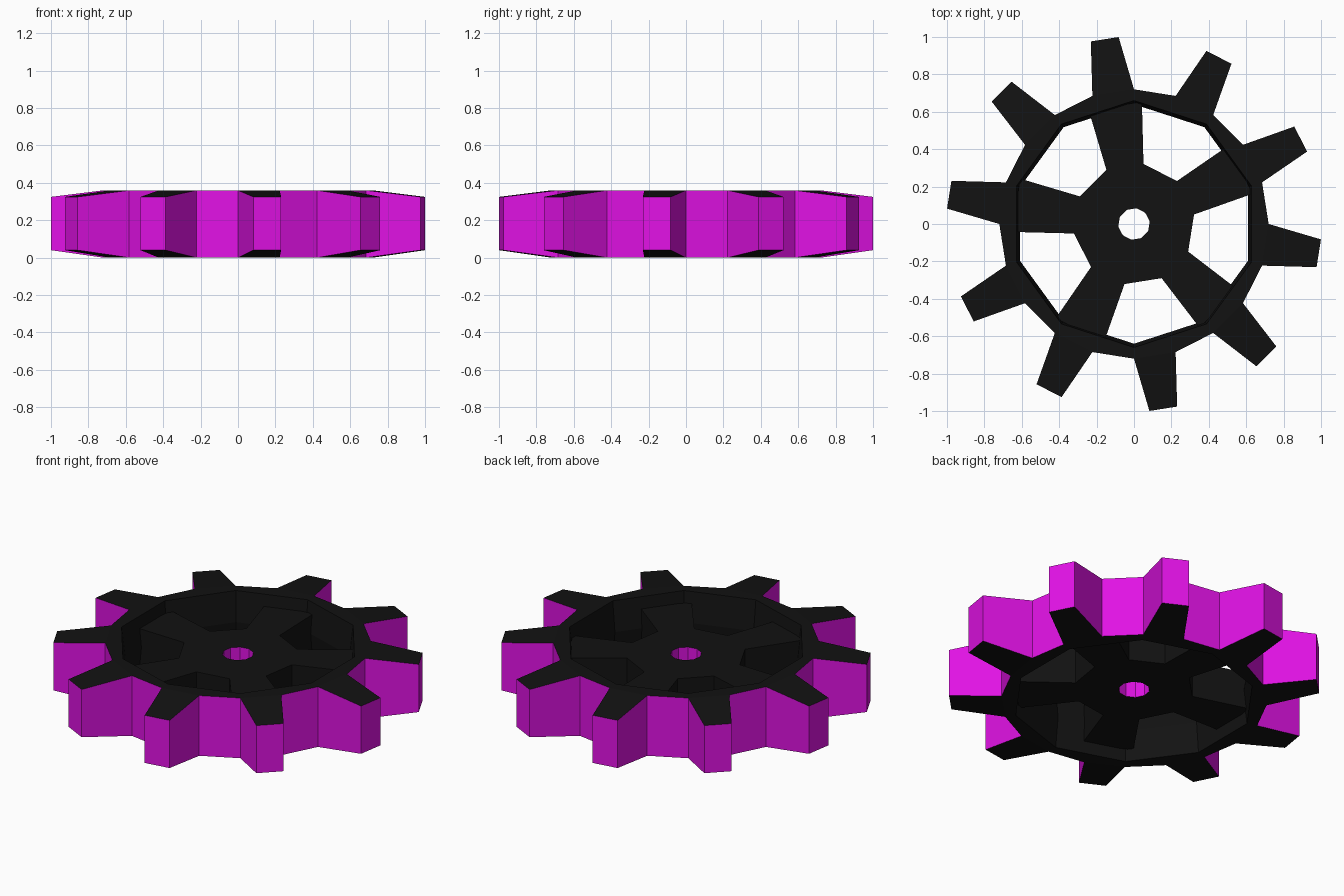
import bpy, bmesh
from math import radians, cos, sin

if "Cube" in bpy.data.objects:
    bpy.data.objects.remove(bpy.data.objects["Cube"])


def material(name, rgb):
    m = bpy.data.materials.new(name)
    m.diffuse_color = (*rgb, 1)
    m.use_nodes = True
    m.node_tree.nodes["Principled BSDF"].inputs["Base Color"].default_value = m.diffuse_color
    return m


BLACK = material("black", (0.006, 0.006, 0.006))
PURPLE = material("purple", (0.75, 0.006, 0.78))


def polar(deg, r, z):
    return (r * cos(radians(deg)), r * sin(radians(deg)), z)


def quad(bm, pts, mat=0):
    f = bm.faces.new([bm.verts.new(p) for p in pts])
    f.material_index = mat


def finish(name, bm):
    bmesh.ops.remove_doubles(bm, verts=bm.verts, dist=1e-4)
    bmesh.ops.recalc_face_normals(bm, faces=bm.faces)
    me = bpy.data.meshes.new(name)
    bm.to_mesh(me)
    bm.free()
    me.materials.append(BLACK)
    me.materials.append(PURPLE)
    ob = bpy.data.objects.new(name, me)
    bpy.context.collection.objects.link(ob)
    return ob


TOP, TIP_LOW, TIP_HIGH = 0.36, 0.04, 0.325
R_ROOT, R_TIP = 0.72, 1.003
R_LIP, R_IN = 0.66, 0.64
HUB_LOW, HUB_HIGH = 0.07, 0.29
R_HUB, R_HOLE = 0.325, 0.085

# Toothed rim: ten teeth outside, ten-sided recess wall inside
bm = bmesh.new()


def inner(i, r, z):
    # odd points are the middles of the ten-sided ring's edges
    return polar(90 + 18 * i, r if i % 2 == 0 else r * cos(radians(18)), z)


for i in range(20):
    a, b = 90 + 18 * i, 108 + 18 * i
    low, high = [], []
    for z in (0, TOP):
        quad(bm, [polar(a, R_ROOT, z), polar(b, R_ROOT, z),
                  inner(i + 1, R_LIP, z), inner(i, R_LIP, z)])
        quad(bm, [inner(i, R_LIP, z), inner(i + 1, R_LIP, z),
                  inner(i + 1, R_IN, 0.18), inner(i, R_IN, 0.18)])
    if i % 2:
        # gap between teeth
        quad(bm, [polar(a, R_ROOT, 0), polar(b, R_ROOT, 0),
                  polar(b, R_ROOT, TOP), polar(a, R_ROOT, TOP)], 1)
    else:
        # tapered tooth
        c, d = a + 4.7, b - 4.7
        for z, t in ((0, TIP_LOW), (TOP, TIP_HIGH)):
            quad(bm, [polar(a, R_ROOT, z), polar(c, R_TIP, t),
                      polar(d, R_TIP, t), polar(b, R_ROOT, z)])
        for root, tip in ((a, c), (b, d)):
            quad(bm, [polar(root, R_ROOT, 0), polar(tip, R_TIP, TIP_LOW),
                      polar(tip, R_TIP, TIP_HIGH), polar(root, R_ROOT, TOP)], 1)
        quad(bm, [polar(c, R_TIP, TIP_LOW), polar(d, R_TIP, TIP_LOW),
                  polar(d, R_TIP, TIP_HIGH), polar(c, R_TIP, TIP_HIGH)], 1)
finish("toothed_rim", bm)

# Hub with centre hole and five spokes, recessed inside the rim
bm = bmesh.new()
for i in range(10):
    a, b = 81 + 36 * i, 117 + 36 * i
    for z in (HUB_LOW, HUB_HIGH):
        quad(bm, [polar(a, R_HOLE, z), polar(b, R_HOLE, z),
                  polar(b, R_HUB, z), polar(a, R_HUB, z)])
    quad(bm, [polar(a, R_HOLE, HUB_LOW), polar(b, R_HOLE, HUB_LOW),
              polar(b, R_HOLE, HUB_HIGH), polar(a, R_HOLE, HUB_HIGH)], 1)
    if i % 2:
        path = [(a, R_HUB), (b, R_HUB)]
    else:
        path = [(a, R_HUB), (a + 5.3, 0.655), (b - 5.3, 0.655), (b, R_HUB)]
        for z in (HUB_LOW, HUB_HIGH):
            quad(bm, [polar(*p, z) for p in path])
    for p, q in zip(path, path[1:]):
        quad(bm, [polar(*p, HUB_LOW), polar(*q, HUB_LOW),
                  polar(*q, HUB_HIGH), polar(*p, HUB_HIGH)])
finish("hub_and_spokes", bm)
